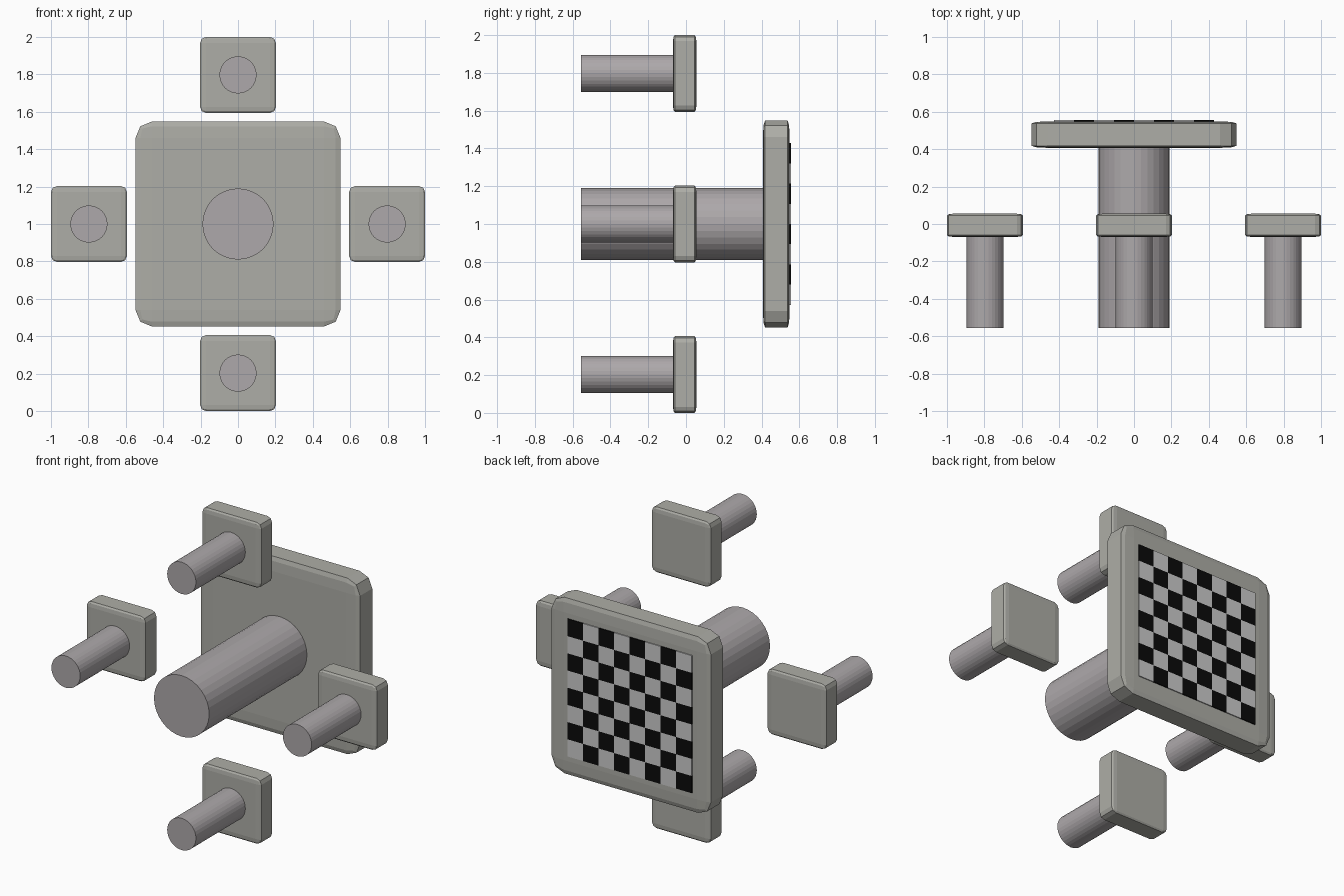
import bpy, bmesh, math
from mathutils import Matrix

if "Cube" in bpy.data.objects:
    bpy.data.objects.remove(bpy.data.objects["Cube"])

CZ = 1.0            # height of the set's centre
FOOT = -0.555       # y of all post ends


def material(name, rgb):
    m = bpy.data.materials.new(name)
    m.diffuse_color = (*rgb, 1)
    m.use_nodes = True
    m.node_tree.nodes["Principled BSDF"].inputs["Base Color"].default_value = m.diffuse_color
    return m


stone = material("stone_slab", (0.42, 0.42, 0.385))
post_mat = material("stone_post", (0.42, 0.395, 0.405))
black = material("dark_square", (0.003, 0.003, 0.003))
light = material("light_square", (0.8, 0.8, 0.8))


def slab(name, x, z, width, y0, y1):
    # Unit cube bevelled before its object scale, so the bevel flattens with it
    bpy.ops.mesh.primitive_cube_add(size=1, location=(x, (y0 + y1) / 2, z))
    ob = bpy.context.object
    ob.name = name
    ob.scale = (width, y1 - y0, width)
    bev = ob.modifiers.new("rounded_edges", 'BEVEL')
    bev.width = 0.08
    bev.segments = 2
    ob.data.materials.append(stone)


def post(name, x, z, radius, y1):
    bpy.ops.mesh.primitive_cylinder_add(
        vertices=32, radius=radius, depth=y1 - FOOT,
        location=(x, (FOOT + y1) / 2, z), rotation=(math.pi / 2, 0, 0))
    ob = bpy.context.object
    ob.name = name
    ob.data.materials.append(post_mat)


# Table
slab("table_top", 0, CZ, 1.096, 0.407, 0.549)
post("table_column", 0, CZ, 0.19, 0.412)

# Four stools around the table
for i in range(4):
    a = i * math.pi / 2
    x, z = 0.797 * math.cos(a), CZ + 0.797 * math.sin(a)
    slab(f"stool_seat_{i + 1}", x, z, 0.406, -0.069, 0.055)
    post(f"stool_leg_{i + 1}", x, z, 0.099, -0.064)

# Chequered board: thin 8 x 8 plate on the table top
HALF = 0.428
bm = bmesh.new()
bmesh.ops.create_grid(bm, x_segments=8, y_segments=8, size=HALF,
                      matrix=Matrix.Rotation(-math.pi / 2, 4, 'X'))
top = bmesh.ops.extrude_face_region(bm, geom=bm.faces[:])
bmesh.ops.translate(bm, vec=(0, 0.009, 0),
                    verts=[g for g in top["geom"] if isinstance(g, bmesh.types.BMVert)])
bmesh.ops.recalc_face_normals(bm, faces=bm.faces[:])


def cell(v):
    return max(0, min(7, math.floor((v + HALF) / (HALF / 4))))


for f in bm.faces:
    c = f.calc_center_median()
    f.material_index = (cell(c.x) + cell(c.z)) % 2
mesh = bpy.data.meshes.new("game_board")
bm.to_mesh(mesh)
bm.free()
mesh.materials.append(black)
mesh.materials.append(light)
board = bpy.data.objects.new("game_board", mesh)
board.location = (0, 0.546, CZ)
bpy.context.collection.objects.link(board)
